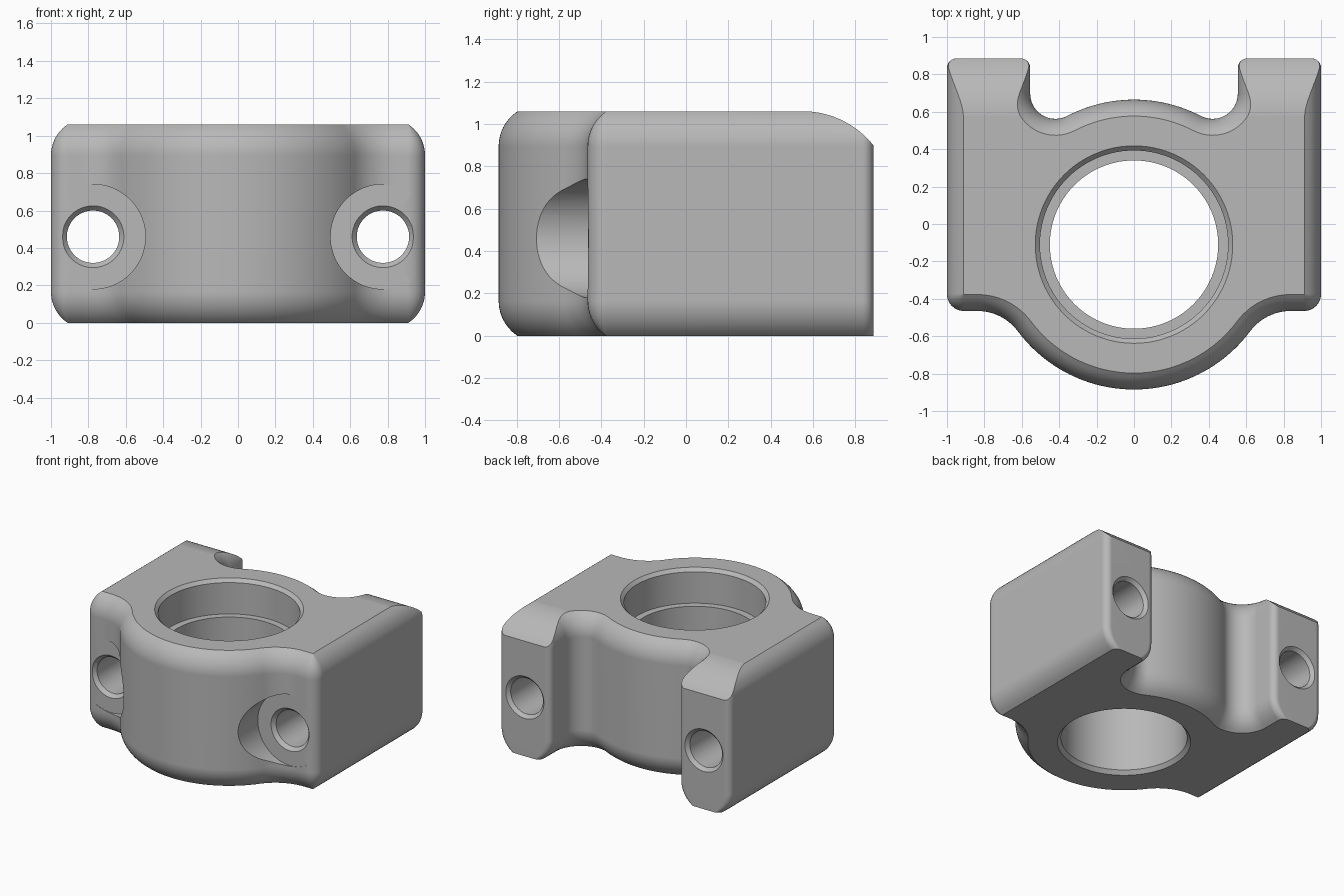
import bpy, bmesh
from math import sin, cos, pi, sqrt, atan2, radians
from mathutils import Matrix

if "Cube" in bpy.data.objects:
    bpy.data.objects.remove(bpy.data.objects["Cube"], do_unlink=True)

HEIGHT = 1.06
BORE_Y = -0.11          # centre of bore and boss
BOSS_R = 0.775
FRONT_Y, BACK_Y = -0.465, 0.885
EDGE_H, EDGE_D = 0.165, 0.088   # height and inset of the rounded rim

grey = bpy.data.materials.new("plain grey")
grey.use_nodes = True
grey.diffuse_color = (0.48, 0.48, 0.48, 1)
grey.node_tree.nodes["Principled BSDF"].inputs["Base Color"].default_value = (0.48, 0.48, 0.48, 1)


def arc(cx, cy, r, a, b, n):
    """Points on an arc from angle a to b (radians)."""
    return [(cx + r * cos(a + (b - a) * i / n), cy + r * sin(a + (b - a) * i / n))
            for i in range(n + 1)]


def outline(d):
    """Plan outline, inset by d everywhere except the flat back ends."""
    r1, r2, rc, re = 0.27, 0.135, 0.09, 0.05
    c1y = FRONT_Y - r1
    c1x = sqrt((BOSS_R + r1) ** 2 - (c1y - BORE_Y) ** 2)
    a1 = atan2(c1y - BORE_Y, c1x)
    c2x = 0.42
    c2y = BORE_Y + sqrt((BOSS_R + r2) ** 2 - c2x ** 2)
    a2 = atan2(c2y - BORE_Y, c2x)
    half = arc(0, BORE_Y, BOSS_R - d, -pi / 2, a1, 24)              # front of boss
    half += arc(c1x, c1y, r1 + d, a1 + pi, pi / 2, 14)[1:]          # front fillet
    half += arc(1 - rc, FRONT_Y + rc, max(rc - d, 0.002), -pi / 2, 0, 8)
    half += arc(1 - re - d, BACK_Y - re, re, 0, pi / 2, 6)          # arm end
    half += arc(c2x + r2 + re + d, BACK_Y - re, re, pi / 2, pi, 6)
    half += arc(c2x, c2y, r2 + d, 0, a2 - pi, 18)                   # rear notch
    half += arc(0, BORE_Y, BOSS_R - d, a2, pi / 2, 12)[1:]          # back of boss
    return half + [(-x, y) for x, y in reversed(half[1:-1])]


def loft(name, rings):
    """Closed solid through equal-length rings of 3D points."""
    bm = bmesh.new()
    loops = [[bm.verts.new(p) for p in ring] for ring in rings]
    n = len(loops[0])
    for lo, hi in zip(loops, loops[1:]):
        for i in range(n):
            j = (i + 1) % n
            bm.faces.new((lo[i], lo[j], hi[j], hi[i]))
    bm.faces.new(list(reversed(loops[0])))
    bm.faces.new(loops[-1])
    bmesh.ops.recalc_face_normals(bm, faces=bm.faces)
    mesh = bpy.data.meshes.new(name)
    bm.to_mesh(mesh)
    bm.free()
    mesh.materials.append(grey)
    ob = bpy.data.objects.new(name, mesh)
    bpy.context.collection.objects.link(ob)
    return ob


def lathe(name, profile, matrix, n=72):
    """Solid of revolution from (radius, height) pairs."""
    rings = [[(r * cos(2 * pi * i / n), r * sin(2 * pi * i / n), h) for i in range(n)]
             for r, h in profile]
    ob = loft(name, rings)
    ob.data.transform(matrix)
    return ob


# Body with rounded top and bottom rims
rim_r = (EDGE_H ** 2 + EDGE_D ** 2) / (2 * EDGE_D)
steps = [(EDGE_H * i / 9) for i in range(10)]
levels = [(EDGE_H - h, rim_r - sqrt(rim_r ** 2 - h ** 2)) for h in reversed(steps)]
levels += [(HEIGHT - z, d) for z, d in reversed(levels)]
body = loft("clamp_body", [[(x, y, z) for x, y in outline(d)] for z, d in levels])

cutters = []

# Stepped main bore with chamfered mouths
cutters.append(lathe("bore_cutter", [
    (0.475, -0.2), (0.475, 0), (0.45, 0.03), (0.45, 0.79), (0.503, 0.79),
    (0.503, HEIGHT - 0.025), (0.528, HEIGHT), (0.528, 1.3)],
    Matrix.Translation((0, BORE_Y, 0)), 96))

for side in (-1, 1):
    # Bolt hole with front spotface, local height runs along y
    place = Matrix.Translation((side * 0.775, 0, 0.46)) @ Matrix.Rotation(-pi / 2, 4, 'X')
    cutters.append(lathe("bolt_cutter", [
        (0.28, -1.1), (0.28, FRONT_Y + 0.002), (0.165, FRONT_Y + 0.002),
        (0.14, FRONT_Y + 0.03), (0.14, BACK_Y - 0.025), (0.165, BACK_Y), (0.165, 1.1)],
        place))
    # Curved slope on top of each rear arm
    slope = arc(0.55, HEIGHT - 0.428, 0.429, pi / 2, radians(34), 14)
    section = slope + [(1.2, slope[-1][1]), (1.2, 1.3), (0.55, 1.3)]
    cutters.append(loft("slope_cutter", [
        [(side * x, y, z) for y, z in section] for x in (0.42, 1.1)]))

bpy.ops.object.select_all(action='DESELECT')
bpy.context.view_layer.objects.active = body
body.select_set(True)
for cutter in cutters:
    cutter.hide_render = True
    mod = body.modifiers.new("cut", 'BOOLEAN')
    mod.operation = 'DIFFERENCE'
    mod.solver = 'EXACT'
    mod.object = cutter
    bpy.ops.object.modifier_apply(modifier=mod.name)
    bpy.data.objects.remove(cutter, do_unlink=True)

bpy.ops.object.shade_smooth_by_angle(angle=radians(24))
weighted = body.modifiers.new("even_shading", 'WEIGHTED_NORMAL')
weighted.keep_sharp = True
